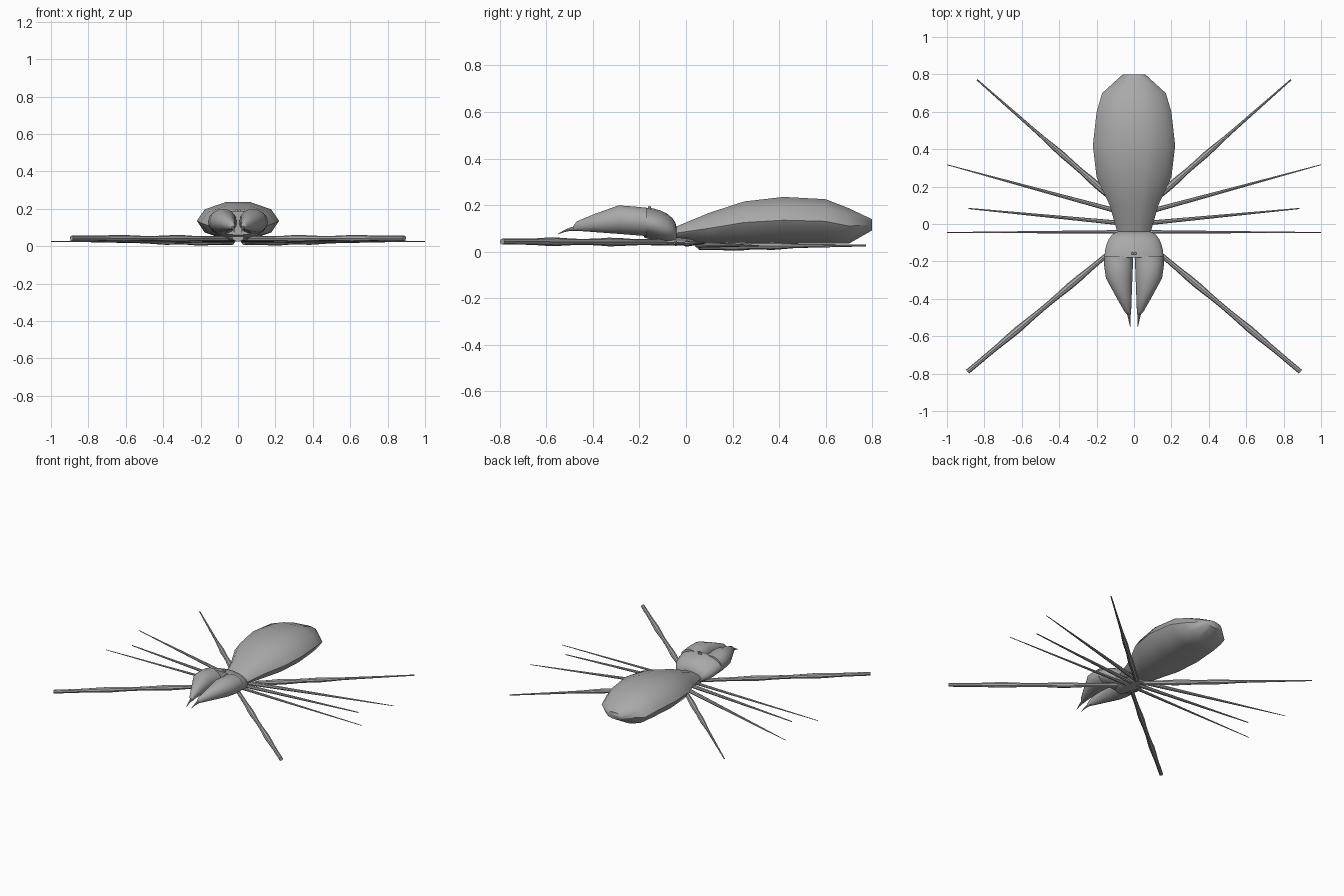
import bpy, bmesh, math
from mathutils import Vector

default_cube = bpy.data.objects.get("Cube")
if default_cube:
    bpy.data.objects.remove(default_cube, do_unlink=True)

shade = (.4, .4, .4, 1)
grey = bpy.data.materials.new("body grey")
grey.use_nodes = True
grey.diffuse_color = shade
grey.node_tree.nodes["Principled BSDF"].inputs["Base Color"].default_value = shade


def finish(name, bm, sharp_angle=40):
    bmesh.ops.recalc_face_normals(bm, faces=bm.faces)
    mesh = bpy.data.meshes.new(name)
    bm.to_mesh(mesh)
    bm.free()
    mesh.materials.append(grey)
    part = bpy.data.objects.new(name, mesh)
    bpy.context.collection.objects.link(part)
    bpy.ops.object.select_all(action="DESELECT")
    part.select_set(True)
    bpy.context.view_layer.objects.active = part
    bpy.ops.object.shade_smooth_by_angle(angle=math.radians(sharp_angle))


def skin(name, rings, sharp_angle=40):
    """Join rings of points into a capped tube."""
    bm = bmesh.new()
    loops = [[bm.verts.new(point) for point in ring] for ring in rings]
    for ring, following in zip(loops, loops[1:]):
        for i in range(len(ring)):
            bm.faces.new((ring[i - 1], ring[i], following[i], following[i - 1]))
    bm.faces.new(loops[0])
    bm.faces.new(loops[-1])
    finish(name, bm, sharp_angle)


def ellipse(y, inner, outer, bottom, top, sides):
    """Upright elliptical section with a flat edge on top."""
    turns = [math.pi / 2 + (k + .5) * math.tau / sides for k in range(sides)]
    centre = Vector((inner + outer, y * 2, bottom + top)) / 2
    return [centre + Vector(((outer - inner) * math.cos(turn), 0,
                             (top - bottom) * math.sin(turn))) / 2 for turn in turns]


def tube(name, path, radii, sides=8):
    """Round tube along a path that stays close to level."""
    rings = []
    for i, (centre, radius) in enumerate(zip(path, radii)):
        along = (path[min(i + 1, len(path) - 1)] - path[max(i - 1, 0)]).normalized()
        across = along.cross(Vector((0, 0, 1))).normalized()
        up = across.cross(along)
        turns = [k * math.tau / sides for k in range(sides)]
        rings.append([centre + radius * (across * math.cos(turn) + up * math.sin(turn))
                      for turn in turns])
    skin(name, rings)


def mix(start, end, t):
    return start + (end - start) * t


def steps(count):
    return [i / count for i in range(count + 1)]


# Abdomen: y, half width, bottom, top
abdomen = [(-.04, .09, .05, .11), (.1, .13, .03, .17), (.25, .2, .03, .22),
           (.42, .22, .03, .24), (.6, .2, .03, .23), (.7, .17, .03, .19),
           (.8, .06, .09, .14)]
skin("abdomen", [ellipse(y, -half, half, bottom, top, sides=10)
                 for y, half, bottom, top in abdomen], sharp_angle=50)

# Head shield: a rounded dome opening towards the jaws
shield = []
for t in steps(6):
    rise = math.sin(t * math.pi / 2)
    reach = math.cos(t * math.pi / 2)
    half = mix(.08, .16, rise)
    bottom = mix(.05, .06, t) - .02 * math.sin(t * math.pi)
    shield.append(ellipse(mix(-.18, -.04, reach), -half, half, bottom,
                          mix(.1, .19, rise), sides=20))
skin("head_shield", shield)

# Breast plate underneath
plate = []
for t in steps(6):
    half = mix(.03, .08, math.sin(t * math.pi))
    plate.append(ellipse(mix(-.15, .06, t), -half, half, .025, .065, sides=12))
skin("breast_plate", plate)


def eye(side, sign):
    bm = bmesh.new()
    bmesh.ops.create_uvsphere(bm, u_segments=10, v_segments=6, radius=.007)
    bmesh.ops.translate(bm, verts=bm.verts, vec=(.008 * sign, -.157, .19))
    finish(side + "_eye", bm)


# Jaws: y, outer x, top; the inner and lower edges run straight
jaw_sections = [(-.17, .16, .19), (-.22, .16, .195), (-.29, .15, .2),
                (-.4, .09, .16), (-.47, .05, .13), (-.485, .035, .11)]


def jaw(side, sign):
    first = jaw_sections[0][0]
    last = jaw_sections[-1][0]
    rings = []
    for y, outer, top in jaw_sections:
        t = (y - first) / (last - first)
        rings.append(ellipse(y, sign * mix(.004, .016, t), sign * outer,
                             mix(.065, .09, t), top, sides=14))
    skin(side + "_jaw", rings)


# Fangs: tapering and hooked downwards
def fang(side, sign):
    path = [Vector((sign * mix(.03, .02, t), mix(-.46, -.55, t), mix(.1, .075, t * t)))
            for t in steps(6)]
    tube(side + "_fang", path, [mix(.012, .001, t) for t in steps(6)])


# Legs: start, end, start radius, end radius, and where each joint swells
legs = {
    "front_leg": ((.02, -.06, .04), (.89, -.79, .043), .013, .013, (.35, .7)),
    "second_leg": ((.02, -.042, .036), (1, -.045, .025), .01, .002, ()),
    "third_leg": ((.02, 0, .034), (.885, .083, .037), .013, .003, ()),
    "fourth_leg": ((.02, .05, .03), (1, .317, .025), .014, .002, ()),
    "hind_leg": ((.03, .06, .022), (.84, .772, .026), .016, .004, (.22, .44)),
}


def leg(side, sign, name):
    start, end, thick, thin, joints = legs[name]
    mirror = Vector((sign, 1, 1))
    path, radii = [], []
    for t in steps(16):
        path.append(mix(Vector(start), Vector(end), t) * mirror)
        swelling = sum(math.exp(-((t - joint) * 12) ** 2) for joint in joints)
        radii.append(mix(thick, thin, t) + .006 * swelling)
    tube(side + "_" + name, path, radii)


for side, sign in (("left", 1), ("right", -1)):
    eye(side, sign)
    jaw(side, sign)
    fang(side, sign)
    for name in legs:
        leg(side, sign, name)
